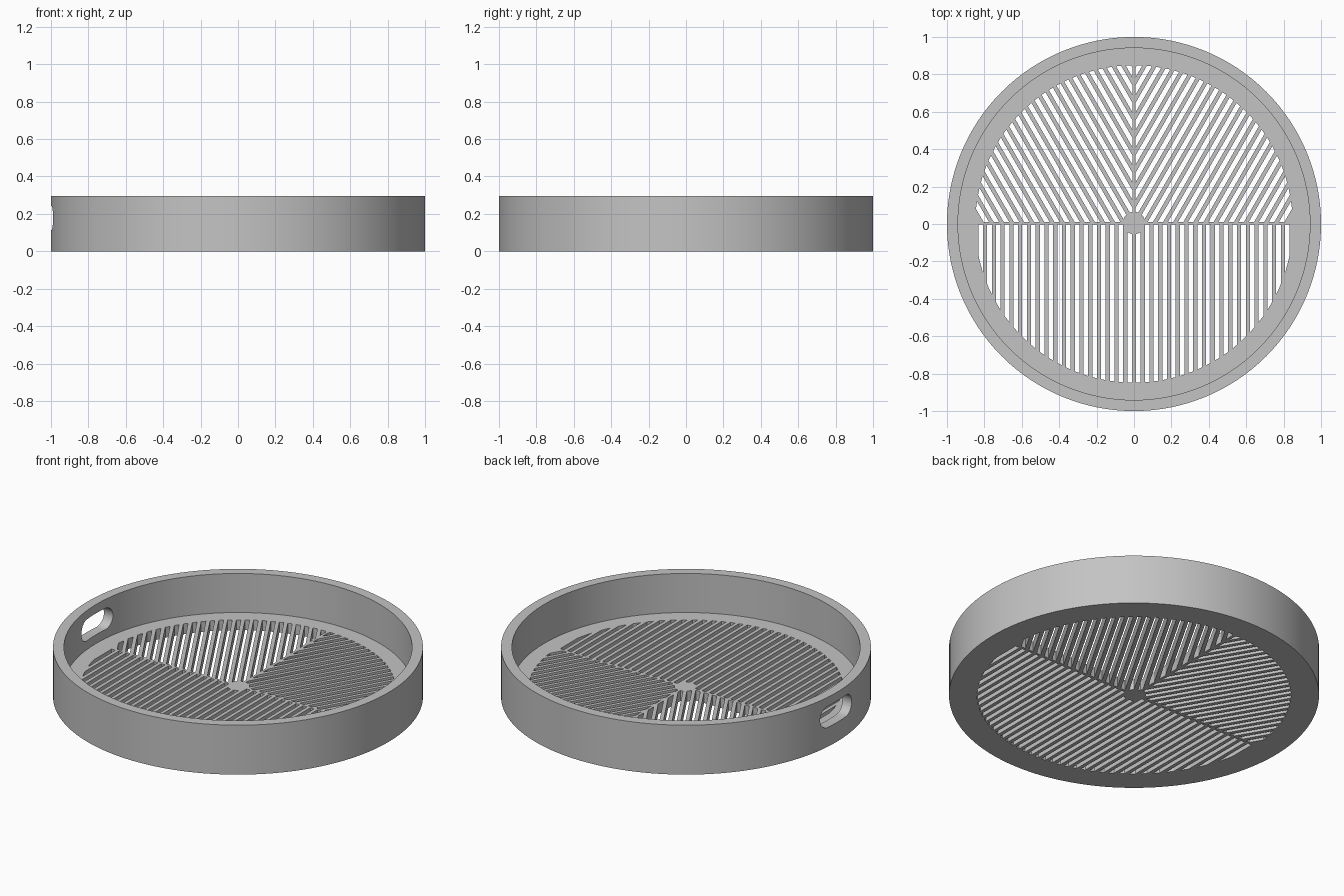
import bpy, bmesh, math
from mathutils import Vector, Matrix

if "Cube" in bpy.data.objects:
    bpy.data.objects.remove(bpy.data.objects["Cube"])

SEGMENTS = 128
HEIGHT, FLOOR, WALL = 0.295, 0.062, 0.059
GRATE_RADIUS, PITCH, SLOT = 0.848, 0.0468, 0.025
HUB_RADIUS, SEAM = 0.06, 0.008

grey = bpy.data.materials.new("plain grey")
grey.use_nodes = True
grey.diffuse_color = (0.55, 0.55, 0.55, 1)
grey.node_tree.nodes["Principled BSDF"].inputs["Base Color"].default_value = (0.55, 0.55, 0.55, 1)


def make_object(name, bm):
    bmesh.ops.recalc_face_normals(bm, faces=bm.faces[:])
    mesh = bpy.data.meshes.new(name)
    bm.to_mesh(mesh)
    bm.free()
    mesh.materials.append(grey)
    obj = bpy.data.objects.new(name, mesh)
    bpy.context.collection.objects.link(obj)
    return obj


def cut(target, cutter):
    """Subtract the cutter for good, then discard it."""
    mod = target.modifiers.new("cut", "BOOLEAN")
    mod.operation, mod.solver, mod.object = "DIFFERENCE", "EXACT", cutter
    bpy.context.view_layer.update()
    evaluated = target.evaluated_get(bpy.context.evaluated_depsgraph_get())
    mesh = bpy.data.meshes.new_from_object(evaluated)
    target.modifiers.clear()
    target.data = mesh
    bpy.data.objects.remove(cutter)


def prism(bm, outline, z0, z1):
    face = bm.faces.new([bm.verts.new((p.x, p.y, z0)) for p in outline])
    top = bmesh.ops.extrude_face_region(bm, geom=[face])["geom"]
    verts = [v for v in top if isinstance(v, bmesh.types.BMVert)]
    bmesh.ops.translate(bm, vec=(0, 0, z1 - z0), verts=verts)


def clip(outline, normal, limit):
    """Keep the part of a convex outline where p . normal <= limit."""
    kept = []
    for a, b in zip(outline, outline[1:] + outline[:1]):
        da, db = a.dot(normal) - limit, b.dot(normal) - limit
        if da <= 0:
            kept.append(a)
        if da * db < 0:
            kept.append(a.lerp(b, da / (da - db)))
    return kept


def area(outline):
    return abs(sum(a.cross(b) for a, b in zip(outline, outline[1:] + outline[:1]))) / 2


def circle(radius, count, centre=(0, 0)):
    return [Vector(centre) + radius * Vector((math.cos(t), math.sin(t)))
            for t in (2 * math.pi * i / count for i in range(count))]


# Tray body: a disc whose top is inset and sunk to leave the wall
bm = bmesh.new()
prism(bm, circle(1, SEGMENTS), 0, HEIGHT)
top = max(bm.faces, key=lambda f: f.calc_center_median().z)
bmesh.ops.inset_region(bm, faces=[top], thickness=WALL, use_even_offset=True)
sunk = bmesh.ops.extrude_discrete_faces(bm, faces=[top])["faces"][0]
bmesh.ops.translate(bm, vec=(0, 0, FLOOR - HEIGHT), verts=sunk.verts[:])
tray = make_object("tray", bm)

# Slots in three sectors: straight in front, slanted on both sides behind
RIGHT, UP = Vector((1, 0)), Vector((0, 1))
sectors = [
    (0, [(UP, -0.003)]),
    (math.radians(-30), [(-UP, -0.012), (-RIGHT, -SEAM)]),
    (math.radians(30), [(-UP, -0.012), (RIGHT, -SEAM)]),
]
rim = [p.normalized() for p in circle(1, 96)]
bm = bmesh.new()
for angle, limits in sectors:
    turn = Matrix.Rotation(angle, 2)
    for i in range(-18, 18):
        x = (i + 0.5) * PITCH
        corners = [(x - SLOT / 2, -1), (x + SLOT / 2, -1), (x + SLOT / 2, 1), (x - SLOT / 2, 1)]
        outline = [turn @ Vector(c) for c in corners]
        for normal, limit in limits + [(n, GRATE_RADIUS) for n in rim]:
            outline = clip(outline, normal, limit)
        if len(outline) > 2 and area(outline) > 0.0003:
            prism(bm, outline, -0.1, FLOOR + 0.1)
slots = make_object("slot_cutter", bm)

# Solid hub kept at the centre of the grate
bm = bmesh.new()
prism(bm, circle(HUB_RADIUS, 32, (0, 0.005)), -0.3, 0.3)
cut(slots, make_object("hub_keeper", bm))
cut(tray, slots)

# Rounded hand hole through the right wall
bm = bmesh.new()
half, radius = 0.085, 0.064
hole = [p + Vector((math.copysign(half, p.x), 0))
        for p in (radius * Vector((math.sin(t), math.cos(t)))
                  for t in (2 * math.pi * (i + 0.5) / 32 for i in range(32)))]
prism(bm, hole, -1.2, -0.8)
cutter = make_object("hand_hole_cutter", bm)
cutter.data.transform(Matrix(((0, 0, 1, 0), (1, 0, 0, 0),
                              (0, 1, 0, (HEIGHT + FLOOR) / 2), (0, 0, 0, 1))))
cut(tray, cutter)

bpy.ops.object.select_all(action="DESELECT")
tray.select_set(True)
bpy.context.view_layer.objects.active = tray
bpy.ops.object.shade_smooth_by_angle(angle=math.radians(30))
